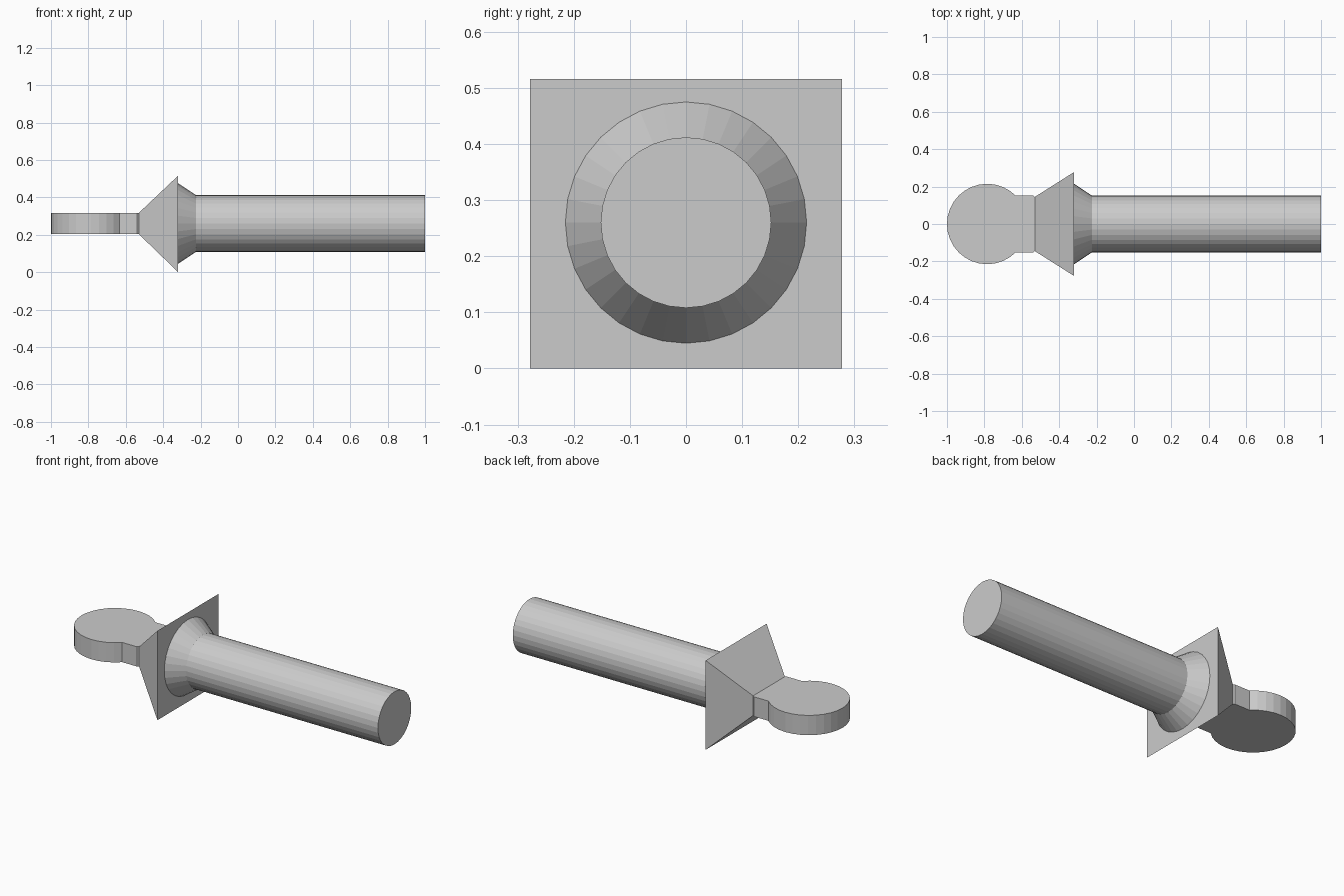
import bpy, bmesh
from math import sin, cos, radians, tau
from mathutils import Vector

if "Cube" in bpy.data.objects:
    bpy.data.objects.remove(bpy.data.objects["Cube"])

AXIS_Z = 0.26
SIDES = 32


def finish(bm, name):
    bmesh.ops.recalc_face_normals(bm, faces=bm.faces)
    mesh = bpy.data.meshes.new(name)
    bm.to_mesh(mesh)
    bm.free()
    obj = bpy.data.objects.new(name, mesh)
    bpy.context.collection.objects.link(obj)
    return obj


# Flat round tab with its neck, flaring into the square flange
bm = bmesh.new()
disc_x, disc_r, z_low, z_high = -0.785, 0.215, 0.203, 0.317
steps = SIDES * 3 // 4
outline = [(disc_x + disc_r * cos(a), disc_r * sin(a))
           for a in (radians(45) + tau * i / SIDES for i in range(steps + 1))]
outline += [(-0.54, -0.152), (-0.53, -0.145), (-0.53, 0.145), (-0.54, 0.152)]
base = bm.faces.new([bm.verts.new((x, y, z_low)) for x, y in outline])
grown = bmesh.ops.extrude_face_region(bm, geom=[base], use_keep_orig=True)
for v in grown["geom"]:
    if isinstance(v, bmesh.types.BMVert):
        v.co.z = z_high
bm.normal_update()
neck_end = max(bm.faces, key=lambda f: f.calc_center_median().x)
grown = bmesh.ops.extrude_discrete_faces(bm, faces=[neck_end])
flange = grown["faces"][0]
old = {v: v.co.copy() for v in flange.verts}
rim = [v for v in bm.verts if v not in old and abs(v.co.x + 0.53) < 1e-5]
for v, co in old.items():
    v.co = Vector((-0.32, 0.278 if co.y > 0 else -0.278,
                   0.516 if co.z > AXIS_Z else 0.0))
# Sloped sides of the flange
loop = list(flange.verts)
inner = [min(rim, key=lambda r: (r.co - old[v]).length) for v in loop]
for i in range(4):
    j = (i + 1) % 4
    quad = [inner[i], inner[j], loop[j], loop[i]]
    if not bm.faces.get(quad):
        bm.faces.new(quad)
finish(bm, "tab_and_flange")

# Conical collar and round shaft, revolved around the x axis
bm = bmesh.new()
rings = []
for x, r in [(-0.32, 0.215), (-0.225, 0.152), (1.0, 0.152)]:
    rings.append([bm.verts.new((x, r * cos(tau * i / SIDES),
                                AXIS_Z + r * sin(tau * i / SIDES)))
                  for i in range(SIDES)])
for a, b in zip(rings, rings[1:]):
    for i in range(SIDES):
        j = (i + 1) % SIDES
        bm.faces.new((a[i], a[j], b[j], b[i]))
bm.faces.new(rings[-1])
finish(bm, "collar_and_shaft")
